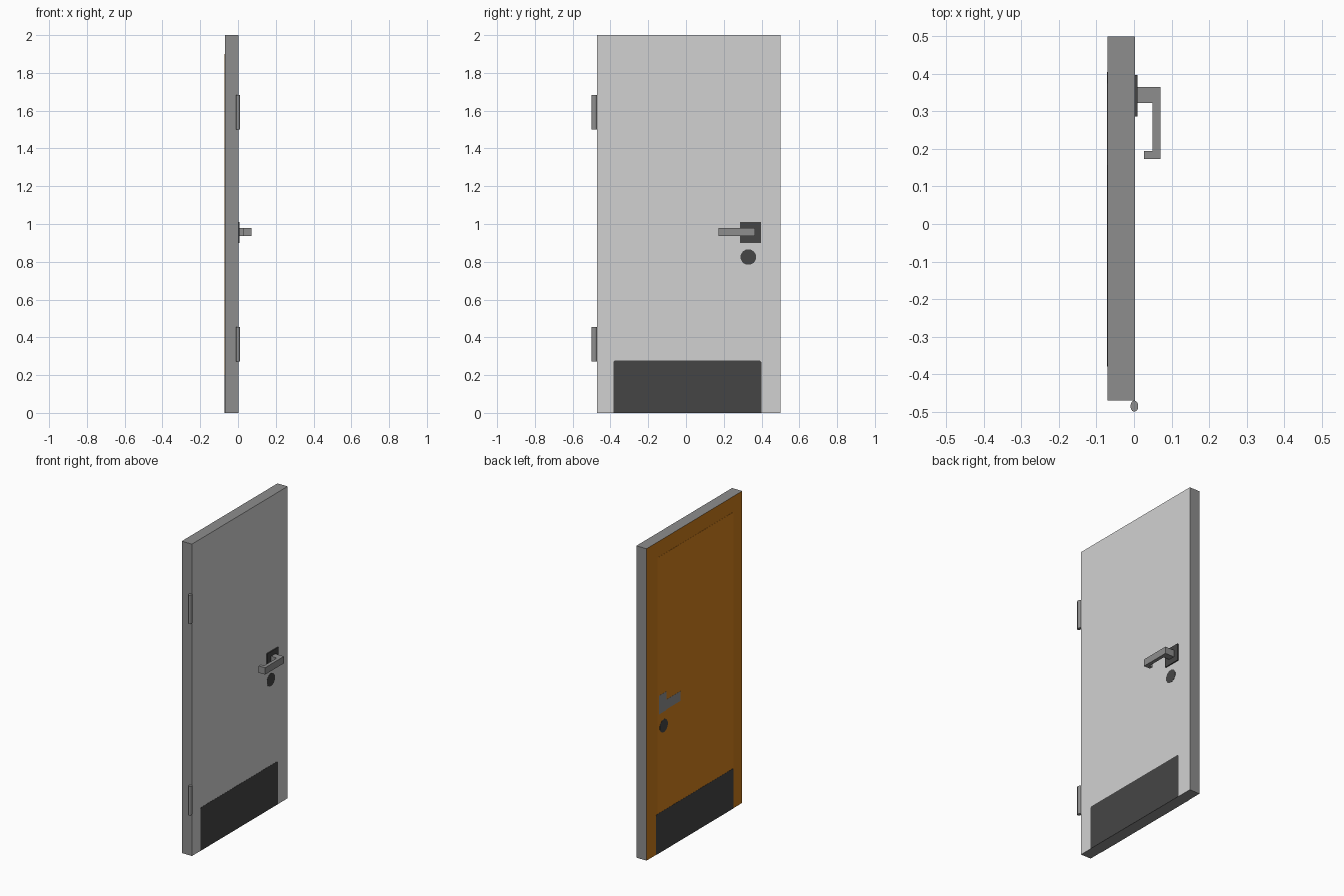
import bpy, bmesh, math

if "Cube" in bpy.data.objects:
    bpy.data.objects.remove(bpy.data.objects["Cube"])

def material(name, rgb):
    m = bpy.data.materials.new(name)
    m.diffuse_color = (*rgb, 1)
    m.use_nodes = True
    m.node_tree.nodes["Principled BSDF"].inputs["Base Color"].default_value = m.diffuse_color
    return m

LIGHT = material("light_grey_paint", (0.64, 0.64, 0.64))
METAL = material("grey_metal", (0.27, 0.27, 0.27))
DARK = material("dark_grey_plate", (0.06, 0.06, 0.06))
FRAME = material("brown_frame", (0.59, 0.195, 0.010))
PANEL = material("brown_panel", (0.66, 0.22, 0.012))

FRONT, BACK, SKIN = 0.002, -0.070, 0.001   # slab faces in x, thickness of painted plates

def prism(name, points, axis, lo, hi, mat):
    """Extrude a 2D outline along x (outline in y,z) or z (outline in x,y)."""
    place = (lambda p, h: (h, *p)) if axis == 'x' else (lambda p, h: (*p, h))
    bm = bmesh.new()
    base = bm.faces.new([bm.verts.new(place(p, lo)) for p in points])
    top = bmesh.ops.extrude_face_region(bm, geom=[base])['geom']
    offset = place((0, 0), hi - lo)
    bmesh.ops.translate(bm, verts=[v for v in top if isinstance(v, bmesh.types.BMVert)], vec=offset)
    bmesh.ops.recalc_face_normals(bm, faces=bm.faces)
    mesh = bpy.data.meshes.new(name)
    bm.to_mesh(mesh)
    bm.free()
    mesh.materials.append(mat)
    obj = bpy.data.objects.new(name, mesh)
    bpy.context.collection.objects.link(obj)
    return obj

def rect(a0, a1, b0, b1):
    return [(a0, b0), (a1, b0), (a1, b1), (a0, b1)]

def chamfered(a0, a1, b0, b1, c):
    """Rectangle with clipped top corners."""
    return [(a0, b0), (a1, b0), (a1, b1 - c), (a1 - c, b1), (a0 + c, b1), (a0, b1 - c)]

def ellipse(cx, cy, rx, ry, n):
    return [(cx + rx * math.cos(math.tau * (i + .5) / n),
             cy + ry * math.sin(math.tau * (i + .5) / n)) for i in range(n)]

# Door slab: grey edges, light front, brown back
slab = prism("door_slab", rect(-0.47, 0.50, 0, 2), 'x', BACK, FRONT, METAL)
slab.data.materials.append(LIGHT)
slab.data.materials.append(FRAME)
for f in slab.data.polygons:
    if f.normal.x > 0.5:
        f.material_index = 1
    elif f.normal.x < -0.5:
        f.material_index = 2

# Front painted details
prism("front_kick_plate", chamfered(-0.385, 0.40, 0, 0.277, 0.008), 'x', FRONT, FRONT + SKIN, DARK)
prism("front_lock", ellipse(0.33, 0.825, 0.042, 0.042, 12), 'x', FRONT, FRONT + SKIN, DARK)

# Back painted details, stacked on the brown panel
B1, B2 = BACK - SKIN, BACK - 2 * SKIN
prism("back_panel", rect(-0.38, 0.39, 0.2, 1.90), 'x', B1, BACK, PANEL)
prism("back_kick_plate", chamfered(-0.38, 0.405, 0, 0.257, 0.008), 'x', B2, BACK, DARK)
prism("back_lock", ellipse(0.328, 0.80, 0.042, 0.042, 12), 'x', B2, B1, DARK)
prism("back_handle", [(0.375, 0.89), (0.375, 1.01), (0.30, 1.01), (0.30, 0.957),
                      (0.157, 0.957), (0.157, 0.895), (0.30, 0.895), (0.30, 0.89)],
      'x', B2, B1, METAL)

# Front handle: backing plate and bent lever
prism("handle_plate", rect(0.287, 0.397, 0.90, 1.01), 'x', FRONT, 0.009, DARK)
prism("handle_lever", [(0.008, 0.323), (0.049, 0.323), (0.049, 0.195), (0.026, 0.195),
                       (0.026, 0.173), (0.071, 0.173), (0.071, 0.365), (0.008, 0.365)],
      'z', 0.936, 0.98, METAL)

# Hinge barrels
for name, z in (("lower_hinge", 0.272), ("upper_hinge", 1.50)):
    hinge = prism(name, ellipse(0.001, -0.4855, 0.0105, 0.0147, 16), 'z', z, z + 0.184, METAL)
    bpy.ops.object.select_all(action='DESELECT')
    hinge.select_set(True)
    bpy.context.view_layer.objects.active = hinge
    bpy.ops.object.shade_smooth_by_angle(angle=math.radians(40))
